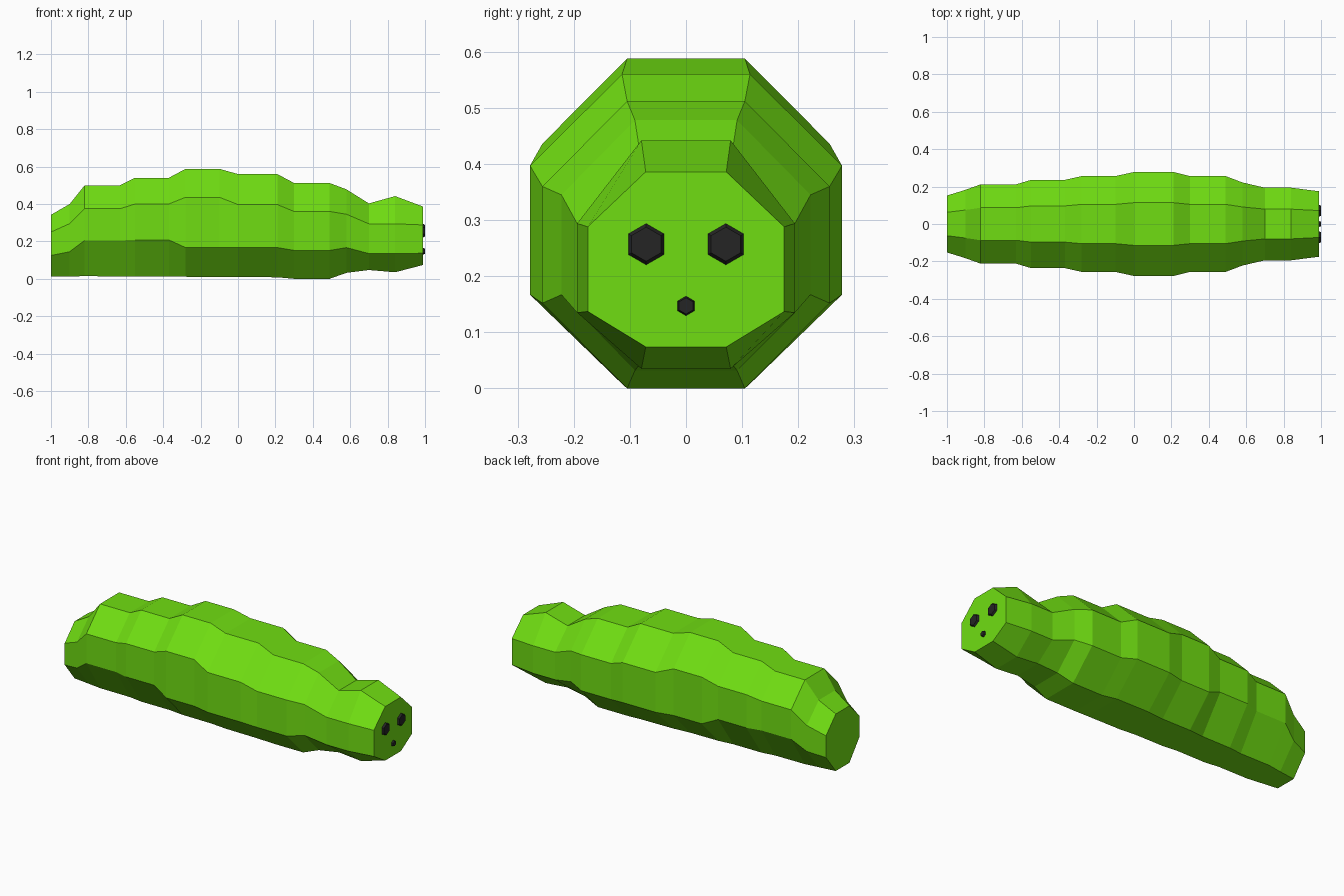
import bpy, bmesh, math
from mathutils import Matrix

cube = bpy.data.objects.get("Cube")
if cube:
    bpy.data.objects.remove(cube, do_unlink=True)


def material(name, rgb):
    m = bpy.data.materials.new(name)
    m.use_nodes = True
    m.diffuse_color = (*rgb, 1)
    m.node_tree.nodes["Principled BSDF"].inputs["Base Color"].default_value = (*rgb, 1)
    return m


def make_object(name, bm, mat):
    bmesh.ops.recalc_face_normals(bm, faces=bm.faces)
    me = bpy.data.meshes.new(name)
    bm.to_mesh(me)
    bm.free()
    me.materials.append(mat)
    ob = bpy.data.objects.new(name, me)
    bpy.context.scene.collection.objects.link(ob)
    return ob


green = material("leaf green", (0.162, 0.73, 0.006))
black = material("soft black", (0.018, 0.018, 0.018))

# Body segments: x, bottom, lower shoulder, upper shoulder, top, half width
SECTIONS = [
    (-1.00, .013, .125, .25, .342, .152),
    (-0.90, .013, .145, .295, .40, .183),
    (-0.82, .014, .205, .375, .50, .212),
    (-0.63, .013, .205, .375, .50, .212),
    (-0.55, .012, .208, .40, .54, .236),
    (-0.37, .012, .208, .40, .54, .236),
    (-0.28, .011, .167, .436, .588, .256),
    (-0.10, .010, .167, .436, .588, .256),
    (0.00, .010, .167, .397, .56, .278),
    (0.21, .008, .167, .397, .56, .278),
    (0.30, .000, .152, .36, .512, .256),
    (0.49, .000, .152, .36, .512, .256),
    (0.58, .032, .167, .345, .478, .222),
    (0.70, .047, .135, .294, .403, .194),
    (0.84, .035, .135, .294, .442, .194),
    (0.99, .074, .137, .288, .386, .175),
]

# Octagonal body lofted through the sections, with flat ends
bm = bmesh.new()
rings = []
for x, z0, z1, z2, z3, w in SECTIONS:
    n = w * 0.41
    outline = [(-n, z0), (n, z0), (w, z1), (w, z2), (n, z3), (-n, z3), (-w, z2), (-w, z1)]
    rings.append([bm.verts.new((x, y, z)) for y, z in outline])
for a, b in zip(rings, rings[1:]):
    for i in range(8):
        j = (i + 1) % 8
        bm.faces.new((a[i], a[j], b[j], b[i]))
bm.faces.new(rings[0])
bm.faces.new(rings[-1])
make_object("body", bm, green)


# Shallow hexagonal buttons on the face
def button(name, y, z, radius):
    bm = bmesh.new()
    bmesh.ops.create_cone(bm, cap_ends=True, segments=6, radius1=radius,
                          radius2=radius * 0.8, depth=0.012)
    bmesh.ops.rotate(bm, verts=bm.verts, matrix=Matrix.Rotation(math.radians(90), 3, 'Y'))
    # Put two of the corners on the horizontal axis
    bmesh.ops.rotate(bm, verts=bm.verts, matrix=Matrix.Rotation(math.radians(90), 3, 'X'))
    bmesh.ops.translate(bm, verts=bm.verts, vec=(0.994, y, z))
    make_object(name, bm, black)


for side, name in ((1, "right_eye"), (-1, "left_eye")):
    button(name, side * 0.071, 0.257, 0.038)
button("mouth", 0, 0.147, 0.018)
